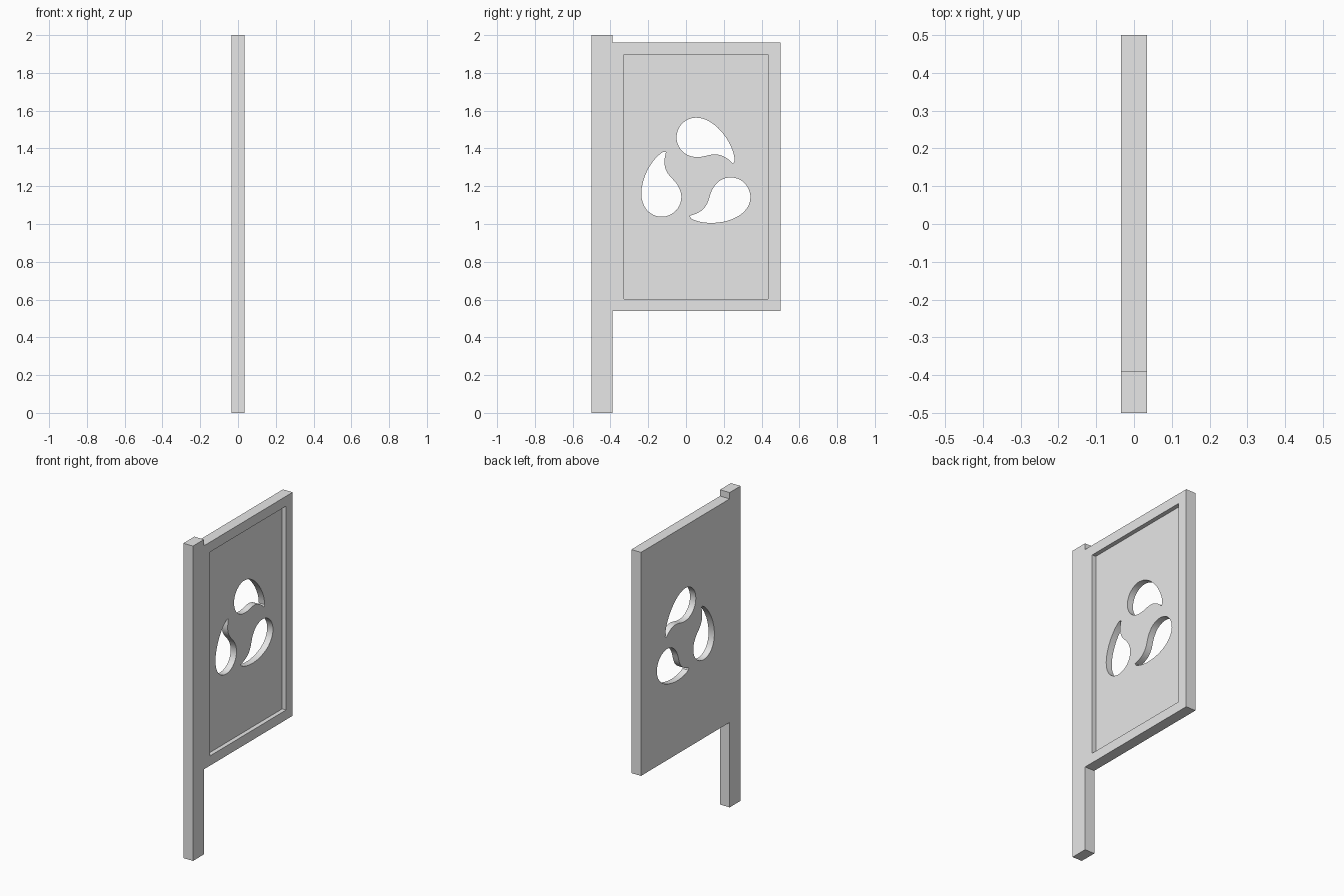
import bpy
import bmesh
from math import sin, cos, pi
from mathutils import Vector, Matrix
from mathutils.geometry import interpolate_bezier

if "Cube" in bpy.data.objects:
    bpy.data.objects.remove(bpy.data.objects["Cube"], do_unlink=True)

HALF = 0.034            # half the board thickness
RECESS_X = 0.007        # floor of the recessed field
HUB = Vector((0.054, 1.248))

grey = bpy.data.materials.new("plain_grey")
grey.use_nodes = True
grey.diffuse_color = (0.8, 0.8, 0.8, 1)
grey.node_tree.nodes["Principled BSDF"].inputs["Base Color"].default_value = (0.8, 0.8, 0.8, 1)


def slab(name, outline, x0, x1):
    """Extrude a (y, z) outline from x0 to x1."""
    bm = bmesh.new()
    face = bm.faces.new([bm.verts.new((x0, y, z)) for y, z in outline])
    ext = bmesh.ops.extrude_face_region(bm, geom=[face])
    verts = [g for g in ext["geom"] if isinstance(g, bmesh.types.BMVert)]
    bmesh.ops.translate(bm, vec=(x1 - x0, 0, 0), verts=verts)
    bmesh.ops.recalc_face_normals(bm, faces=bm.faces)
    mesh = bpy.data.meshes.new(name)
    bm.to_mesh(mesh)
    bm.free()
    mesh.materials.append(grey)
    obj = bpy.data.objects.new(name, mesh)
    bpy.context.collection.objects.link(obj)
    return obj


def curve(a, b, c, d, count=14):
    pts = interpolate_bezier(*[Vector((*p, 0)) for p in (a, b, c, d)], count)
    return [p.to_2d() for p in pts]


def teardrop():
    """Round head, curled tail with a narrow blunt tip."""
    head = [Vector((0.104 * cos(a), 0.211 + 0.104 * sin(a)))
            for a in (pi / 2 + pi * i / 20 for i in range(1, 20))]
    inner = curve((0, 0.107), (0.06, 0.10), (0.11, 0.16), (0.195, 0.072))
    outer = curve((0.203, 0.084), (0.205, 0.17), (0.105, 0.315), (0, 0.315))
    return head + inner + outer


# Post and panel share one silhouette
board = slab("panel_and_post", [
    (-0.5, 0), (-0.39, 0), (-0.39, 0.54), (0.5, 0.54),
    (0.5, 1.96), (-0.39, 1.96), (-0.39, 2), (-0.5, 2)], -HALF, HALF)

# Shallow recessed field on one side
cutters = [slab("recess_cutter", [
    (-0.328, 0.602), (0.434, 0.602), (0.434, 1.897), (-0.328, 1.897)],
    RECESS_X, 0.1)]

# Three pierced teardrops around a hub
for i in range(3):
    turn = Matrix.Rotation(i * 2 * pi / 3, 2)
    cutters.append(slab("teardrop_cutter", [HUB + turn @ p for p in teardrop()], -0.1, 0.1))

# Cut everything out, then discard the cutters
bpy.context.view_layer.objects.active = board
for cutter in cutters:
    cutter.hide_render = True
    mod = board.modifiers.new("cut", "BOOLEAN")
    mod.operation = "DIFFERENCE"
    mod.solver = "EXACT"
    mod.object = cutter
    bpy.ops.object.modifier_apply(modifier=mod.name)
    bpy.data.objects.remove(cutter, do_unlink=True)

# Smooth only the curved hole walls
bpy.ops.object.select_all(action="DESELECT")
board.select_set(True)
bpy.ops.object.shade_smooth_by_angle(angle=pi / 6)
